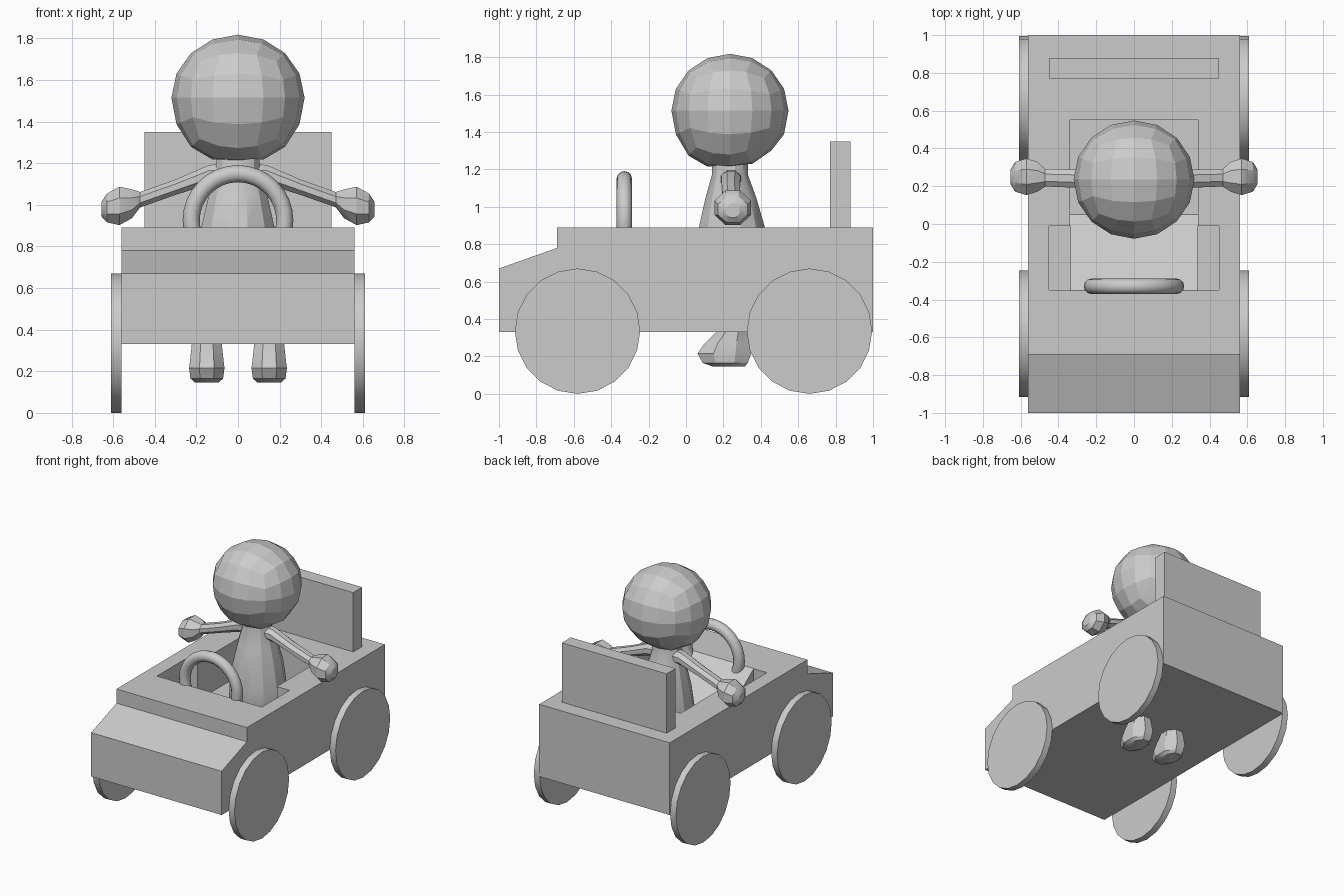
import bpy, bmesh
from math import cos, sin, pi
from mathutils import Vector

if "Cube" in bpy.data.objects:
    bpy.data.objects.remove(bpy.data.objects["Cube"])


def finish(name, bm, smooth=None, mirror=False):
    bmesh.ops.recalc_face_normals(bm, faces=bm.faces)
    me = bpy.data.meshes.new(name)
    bm.to_mesh(me)
    bm.free()
    ob = bpy.data.objects.new(name, me)
    bpy.context.collection.objects.link(ob)
    if smooth:
        bpy.ops.object.select_all(action='DESELECT')
        ob.select_set(True)
        bpy.context.view_layer.objects.active = ob
        bpy.ops.object.shade_smooth_by_angle(angle=smooth)
    if mirror:
        ob.modifiers.new("Mirror", 'MIRROR').use_mirror_merge = False
    return ob


def extrude_x(name, profile, x0, x1, **kw):
    """Extrude a (y, z) outline from x0 to x1."""
    bm = bmesh.new()
    face = bm.faces.new([bm.verts.new((x0, y, z)) for y, z in profile])
    ext = bmesh.ops.extrude_face_region(bm, geom=[face])['geom']
    verts = [v for v in ext if isinstance(v, bmesh.types.BMVert)]
    bmesh.ops.translate(bm, verts=verts, vec=(x1 - x0, 0, 0))
    return finish(name, bm, **kw)


def rect(y0, y1, z0, z1):
    return [(y0, z0), (y1, z0), (y1, z1), (y0, z1)]


def loft(name, sections, axis, n, **kw):
    """Skin elliptical rings (x, y, z, ra, rb) stacked along z or x."""
    bm = bmesh.new()
    rings = []
    for x, y, z, ra, rb in sections:
        ring = []
        for i in range(n):
            t = 2 * pi * (i + 0.5) / n
            a, b = ra * cos(t), rb * sin(t)
            ring.append(bm.verts.new((x + a, y + b, z) if axis == 'z' else (x, y + a, z + b)))
        rings.append(ring)
    for r, s in zip(rings, rings[1:]):
        for i in range(n):
            j = (i + 1) % n
            bm.faces.new((r[i], r[j], s[j], s[i]))
    bm.faces.new(rings[0])
    bm.faces.new(rings[-1])
    return finish(name, bm, **kw)


# Car body with a cockpit cut out (sloping centre, pocket on each side)
body = extrude_x("car_body", [(-1, .33), (1, .33), (1, .89), (-.69, .89), (-.69, .78), (-1, .67)], -.56, .56)
centre = extrude_x("cockpit_cutter", [(-.37, .903), (.05, .6), (.55, .6), (.55, 1.1), (-.37, 1.1)], -.34, .34)
pocket = extrude_x("pocket_cutter", rect(-.35, -.01, .6, 1.1), .335, .45, mirror=True)
for cutter in (centre, pocket):
    cutter.hide_render = True
    cutter.hide_viewport = True
    cutter.display_type = 'WIRE'
    mod = body.modifiers.new("Cut", 'BOOLEAN')
    mod.operation = 'DIFFERENCE'
    mod.solver = 'EXACT'
    mod.object = cutter

# Backrest
extrude_x("backrest", rect(.77, .88, .885, 1.35), -.45, .45)

# Wheels
for label, yc in (("front", -.58), ("rear", .66)):
    circle = [(yc + .335 * cos(pi * i / 10), .335 + .335 * sin(pi * i / 10)) for i in range(20)]
    extrude_x(label + "_wheels", circle, .56, .61, smooth=.6, mirror=True)

# Steering wheel
bpy.ops.mesh.primitive_torus_add(major_segments=32, minor_segments=12, major_radius=.225,
                                 minor_radius=.041, location=(0, -.33, .925), rotation=(pi / 2, 0, 0))
bpy.context.object.name = "steering_wheel"
bpy.ops.object.shade_smooth_by_angle(angle=.6)

# Head: rounded cube with a flattened chin
bm = bmesh.new()
bmesh.ops.create_cube(bm, size=2)
bmesh.ops.subdivide_edges(bm, edges=bm.edges[:], cuts=3, use_grid_fill=True)
for v in bm.verts:
    p = Vector([sin(c * pi / 4) / cos(c * pi / 4) for c in v.co]).normalized()
    z = max(p.z * 1.1, -.98) if p.z < 0 else p.z
    z -= .1 * p.y * (-1 if z < -.5 else 0) * (1 if p.y > 0 else .3)
    v.co = (p.x * .32, .235 + p.y * .313, 1.515 + z * .303)
finish("head", bm, smooth=.3)

# Torso
loft("torso", [(0, .24, .5, .17, .16), (0, .24, .62, .21, .2), (0, .245, .75, .205, .195),
               (0, .245, .9, .18, .18), (0, .24, 1.05, .145, .14),
               (0, .235, 1.17, .11, .1), (0, .235, 1.26, .105, .1)], 'z', 12, smooth=.5)

# Arms and hands
loft("arms", [(.04, .24, 1.15, .06, .055), (.14, .24, 1.145, .055, .05), (.3, .24, 1.085, .052, .04),
              (.47, .245, 1.025, .05, .04), (.51, .25, 1.005, .085, .075), (.57, .25, .995, .105, .1),
              (.63, .25, .985, .085, .075), (.655, .25, .98, .04, .04)], 'x', 8, smooth=.5, mirror=True)

# Legs and feet
loft("legs", [(.15, .23, .145, .06, .09), (.15, .21, .165, .085, .13), (.15, .205, .215, .092, .155),
              (.15, .22, .27, .085, .13), (.15, .245, .33, .078, .09),
              (.13, .245, .45, .085, .09), (.1, .245, .6, .09, .1)], 'z', 8, smooth=.5, mirror=True)
